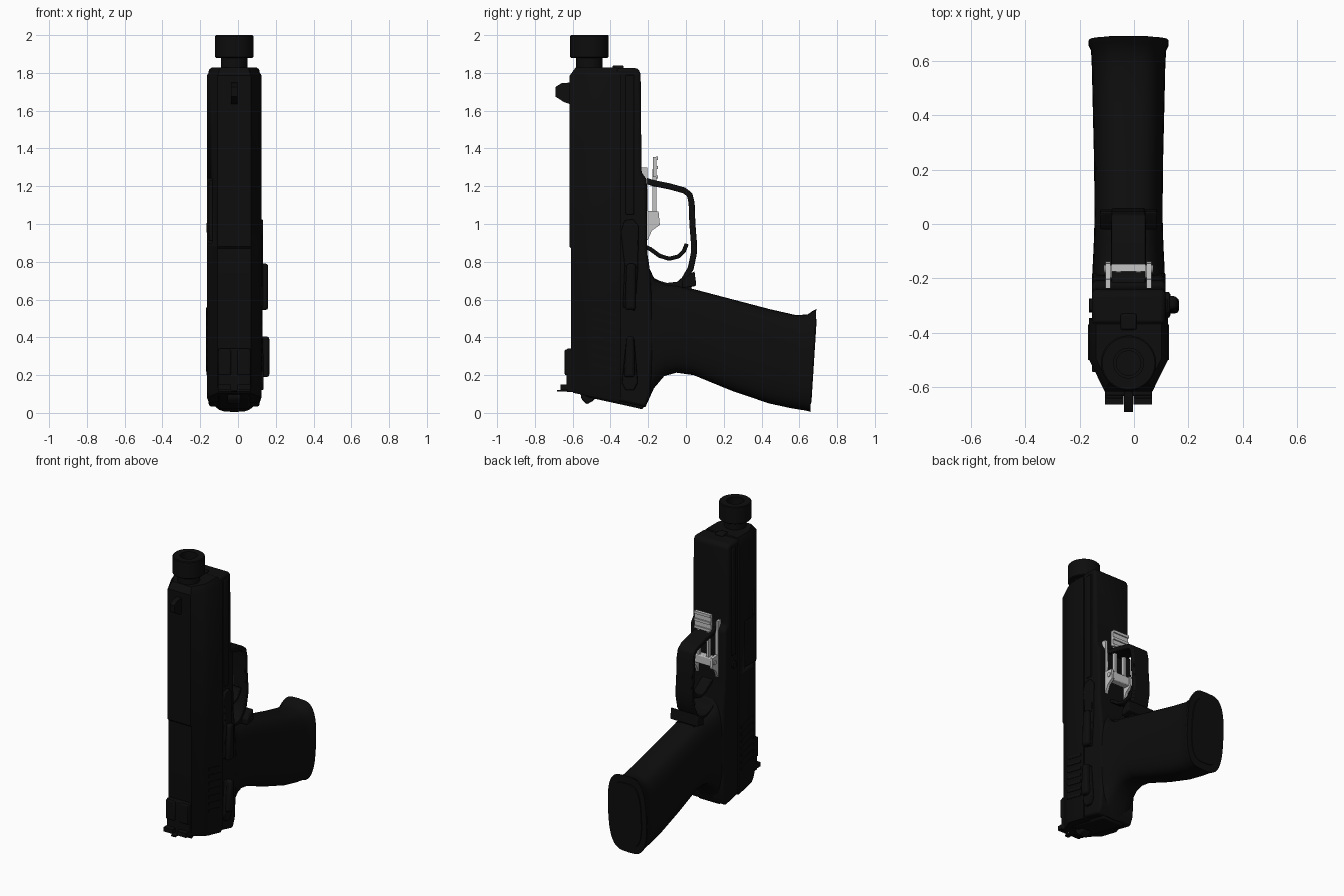
import bpy, bmesh, math
from mathutils import Vector

CX = -0.02  # centre plane of the body

old = bpy.data.objects.get("Cube")
if old:
    bpy.data.objects.remove(old, do_unlink=True)


def material(name, value):
    m = bpy.data.materials.new(name)
    m.use_nodes = True
    col = (value, value, value, 1)
    m.diffuse_color = col
    bsdf = m.node_tree.nodes["Principled BSDF"]
    bsdf.inputs["Base Color"].default_value = col
    bsdf.inputs["Roughness"].default_value = 0.6
    return m


BLACK = material("matte black", 0.004)
STEEL = material("light steel", 0.55)


def finish(bm, name, mat=BLACK, bevel=0, smooth=True):
    bmesh.ops.recalc_face_normals(bm, faces=bm.faces)
    me = bpy.data.meshes.new(name)
    bm.to_mesh(me)
    bm.free()
    ob = bpy.data.objects.new(name, me)
    bpy.context.collection.objects.link(ob)
    me.materials.append(mat)
    if bevel:
        mod = ob.modifiers.new("bevel", 'BEVEL')
        mod.width, mod.segments, mod.limit_method = bevel, 2, 'ANGLE'
    if smooth:
        bpy.ops.object.select_all(action='DESELECT')
        ob.select_set(True)
        bpy.context.view_layer.objects.active = ob
        bpy.ops.object.shade_smooth_by_angle(angle=math.radians(35))
    return ob


def loft(name, rings, closed=False, **kw):
    """Skin a list of point rings; capped unless closed into a loop."""
    bm = bmesh.new()
    vs = [[bm.verts.new(p) for p in r] for r in rings]
    n = len(vs[0])
    pairs = list(zip(vs, vs[1:])) + ([(vs[-1], vs[0])] if closed else [])
    for a, b in pairs:
        for i in range(n):
            j = (i + 1) % n
            bm.faces.new((a[i], a[j], b[j], b[i]))
    if not closed:
        bm.faces.new(vs[0])
        bm.faces.new(vs[-1])
    return finish(bm, name, **kw)


def side_prism(name, profile, x0, x1, **kw):
    """Extrude a (y, z) outline across x."""
    return loft(name, [[(x, y, z) for y, z in profile] for x in (x0, x1)], **kw)


def box(name, x, y, z, **kw):
    return side_prism(name, [(y[0], z[0]), (y[1], z[0]), (y[1], z[1]), (y[0], z[1])],
                      x[0], x[1], **kw)


def band(name, path, thick, half, **kw):
    """Flat strip following a (y, z) path."""
    rings = []
    for i, p in enumerate(path):
        p = Vector(p)
        t = Vector(path[min(i + 1, len(path) - 1)]) - Vector(path[max(i - 1, 0)])
        nrm = Vector((-t.y, t.x)).normalized() * thick / 2
        a, b = p + nrm, p - nrm
        rings.append([(CX - half, *a), (CX + half, *a), (CX + half, *b), (CX - half, *b)])
    return loft(name, rings, **kw)


def lathe(name, cx, cy, profile, n=32, **kw):
    """Revolve a closed (radius, z) profile around a vertical axis."""
    return loft(name, [[(cx + r * math.cos(k * math.tau / n), cy + r * math.sin(k * math.tau / n), z)
                        for k in range(n)] for r, z in profile], closed=True, **kw)


def pin(name, y, z, r, x0, x1, **kw):
    pts = [(y + r * math.cos(k * math.tau / 16), z + r * math.sin(k * math.tau / 16)) for k in range(16)]
    return side_prism(name, pts, x0, x1, **kw)


# Slide: chamfered section with slanted rear and bevelled muzzle
half = [(0.145, -0.345), (0.145, -0.50), (0.125, -0.54), (0.088, -0.608)]
section = half + [(-x, y) for x, y in reversed(half)]
def slide_ring(z, s=1.0, slant=0.0, grow=0.0):
    return [(CX + x * s, -0.475 + (y + 0.475) * s - (grow if y < -0.6 else 0), z - slant * (y + 0.6))
            for x, y in section]
slide = loft("slide", [slide_ring(0.105, 0.93, 0.2), slide_ring(0.135, 1, 0.2), slide_ring(0.87),
                       slide_ring(0.88, 1, 0, 0.008), slide_ring(1.785, 1, 0, 0.008),
                       slide_ring(1.828, 0.83)])
cutter = box("port_cutter", (-0.3, -0.13), (-0.56, -0.41), (0.90, 1.24))
cutter.hide_render = True
cutter.hide_viewport = True
cut = slide.modifiers.new("ejection port", 'BOOLEAN')
cut.operation, cut.object = 'DIFFERENCE', cutter
box("chamber_block", (-0.155, -0.11), (-0.545, -0.42), (0.91, 1.23), bevel=0.005)

# Frame under the slide
side_prism("frame", [(-0.37, 0.065), (-0.215, 0.03), (-0.19, 0.09), (-0.17, 0.4), (-0.19, 0.75),
                     (-0.205, 0.85), (-0.208, 1.24), (-0.235, 1.27), (-0.24, 1.80),
                     (-0.255, 1.825), (-0.37, 1.825)], CX - 0.135, CX + 0.135, bevel=0.018)
box("guide_rod_end", (CX - 0.03, CX + 0.03), (-0.39, -0.33), (1.80, 1.84), bevel=0.008)

# Barrel and threaded collar, hollow at the muzzle
lathe("barrel", CX, -0.512, [(0.045, 1.5), (0.07, 1.5), (0.07, 1.9), (0.045, 1.9)])
lathe("muzzle_collar", CX, -0.512, [(0.055, 1.88), (0.097, 1.88), (0.102, 1.885), (0.102, 1.995),
                                    (0.097, 2.0), (0.055, 2.0)])
lathe("bore_plug", CX, -0.512, [(0.0005, 1.84), (0.06, 1.84), (0.06, 1.86), (0.0005, 1.86)])

# Sights
side_prism("front_sight", [(-0.60, 1.63), (-0.645, 1.645), (-0.692, 1.675), (-0.692, 1.725),
                           (-0.66, 1.745), (-0.60, 1.75)], CX - 0.017, CX + 0.017)
for s in (-1, 1):
    a, b = sorted((CX + s * 0.018, CX + s * 0.086))
    box("rear_sight_post", (a, b), (-0.642, -0.59), (0.20, 0.335), bevel=0.006)
    box("rear_sight_ear", (a, b), (-0.665, -0.60), (0.12, 0.15))
box("rear_sight_base", (CX - 0.086, CX + 0.086), (-0.632, -0.58), (0.11, 0.34), bevel=0.006)
box("sight_screw", (CX - 0.015, CX + 0.015), (-0.682, -0.60), (0.112, 0.122))

# Hammer
side_prism("hammer", [(-0.56, 0.12), (-0.555, 0.075), (-0.525, 0.045), (-0.49, 0.065),
                      (-0.47, 0.09), (-0.46, 0.13)], CX - 0.035, CX + 0.035, bevel=0.008)
side_prism("rear_cap", [(-0.57, 0.14), (-0.53, 0.085), (-0.30, 0.035), (-0.225, 0.018), (-0.215, 0.14)],
           CX - 0.085, CX + 0.085, bevel=0.012)

# Grip: rounded sections along (back y, back z, front y, front z, half width)
stations = [(-0.25, 0.04, -0.25, 0.82, 0.13), (-0.215, 0.03, -0.20, 0.78, 0.133),
            (-0.17, 0.13, -0.17, 0.715, 0.133), (-0.115, 0.195, -0.11, 0.685, 0.13),
            (-0.05, 0.213, -0.04, 0.678, 0.127), (0.04, 0.2, 0.03, 0.658, 0.125),
            (0.24, 0.118, 0.22, 0.608, 0.127), (0.44, 0.05, 0.44, 0.55, 0.132),
            (0.56, 0.024, 0.585, 0.517, 0.135), (0.63, 0.013, 0.645, 0.522, 0.138),
            (0.645, 0.01, 0.668, 0.538, 0.147), (0.658, 0.005, 0.69, 0.55, 0.147)]
def grip_ring(yb, zb, yf, zf, w, n=40):
    ring = []
    for k in range(n):
        a = k * math.tau / n
        c, s = math.cos(a), math.sin(a)
        u = math.copysign(abs(c) ** 0.55, c)
        v = (math.copysign(abs(s) ** 0.75, s) + 1) / 2
        ring.append((CX + w * u, yb + (yf - yb) * v, zb + (zf - zb) * v))
    return ring
loft("grip", [grip_ring(*s) for s in stations])
loft("magazine_floor", [grip_ring(0.650, 0.05, 0.68, 0.5, 0.115), grip_ring(0.664, 0.055, 0.692, 0.495, 0.11)])

# Trigger guard and magazine catch
band("trigger_guard", [(-0.23, 1.235), (-0.18, 1.218), (-0.09, 1.2), (-0.01, 1.178), (0.02, 1.155),
                       (0.03, 1.11), (0.034, 1.0), (0.042, 0.9), (0.041, 0.84), (0.025, 0.765),
                       (-0.01, 0.705), (-0.05, 0.67)], 0.032, 0.062, bevel=0.006)
side_prism("guard_web", [(-0.22, 0.82), (-0.195, 0.75), (-0.16, 0.705), (-0.1, 0.688), (-0.04, 0.695),
                         (0.0, 0.73), (0.03, 0.70), (0.03, 0.64), (-0.2, 0.62)], CX - 0.065, CX + 0.065)
side_prism("magazine_catch", [(-0.02, 0.66), (0.045, 0.67), (0.055, 0.675), (0.045, 0.75),
                              (0.02, 0.735), (-0.02, 0.70)], CX - 0.105, CX + 0.105, bevel=0.006)

# Trigger
band("trigger", [(-0.23, 0.885), (-0.19, 0.868), (-0.14, 0.832), (-0.09, 0.816), (-0.04, 0.828),
                 (-0.012, 0.855), (0.004, 0.895)], 0.022, 0.04, bevel=0.005)

# Exposed steel mechanism
for s in (-1, 1):
    a, b = sorted((CX + s * 0.066, CX + s * 0.084))
    side_prism("mechanism_side_plate", [(-0.24, 1.30), (-0.205, 1.30), (-0.2, 1.07), (-0.145, 1.065),
                                        (-0.138, 0.995), (-0.18, 0.965), (-0.203, 0.915), (-0.23, 0.92)],
               a, b, mat=STEEL, smooth=False)
    pin("mechanism_pin", -0.165, 1.03, 0.015, *sorted((CX + s * 0.03, CX + s * 0.09)), mat=STEEL)
    box("mechanism_leg", sorted((CX + s * 0.028, CX + s * 0.046)), (-0.178, -0.155), (1.05, 1.29),
        mat=STEEL, smooth=False)
box("mechanism_crossbar", (CX - 0.07, CX + 0.07), (-0.2, -0.15), (1.0, 1.06), mat=STEEL, bevel=0.006)
box("mechanism_top_block", (CX - 0.062, CX + 0.062), (-0.175, -0.155), (1.25, 1.355), mat=STEEL, smooth=False)
for z in (1.24, 1.29, 1.34):
    box("mechanism_rib", (CX - 0.062, CX + 0.062), (-0.16, -0.147), (z, z + 0.018), mat=STEEL, smooth=False)

# Side details on both faces
for s in (-1, 1):
    inner, outer = CX + s * 0.13, CX + s * 0.143
    box("frame_rail", sorted((inner, outer)), (-0.32, -0.275), (1.05, 1.79), bevel=0.005)
    for i in range(7):
        z = 0.22 + i * 0.048
        side_prism("slide_serration", [(-0.50, z + 0.03), (-0.37, z), (-0.37, z + 0.02), (-0.50, z + 0.05)],
                   CX + s * 0.14, CX + s * 0.149, smooth=False)
    pin("frame_pin", -0.30, 0.98, 0.025, inner, CX + s * 0.146)

# Slide stop and safety lever on the left
side_prism("slide_stop", [(-0.335, 0.56), (-0.27, 0.54), (-0.255, 0.75), (-0.25, 0.99), (-0.28, 1.025),
                          (-0.325, 1.02), (-0.345, 0.96), (-0.325, 0.78)], 0.11, 0.132, bevel=0.006)
side_prism("slide_stop_pad", [(-0.325, 0.545), (-0.265, 0.545), (-0.265, 0.79), (-0.315, 0.79)],
           0.12, 0.16, bevel=0.014)
side_prism("safety_lever", [(-0.34, 0.16), (-0.32, 0.12), (-0.275, 0.12), (-0.255, 0.16),
                            (-0.275, 0.40), (-0.315, 0.40)], 0.11, 0.135, bevel=0.006)
side_prism("safety_pad", [(-0.33, 0.19), (-0.27, 0.19), (-0.275, 0.405), (-0.315, 0.405)],
           0.12, 0.166, bevel=0.014)
